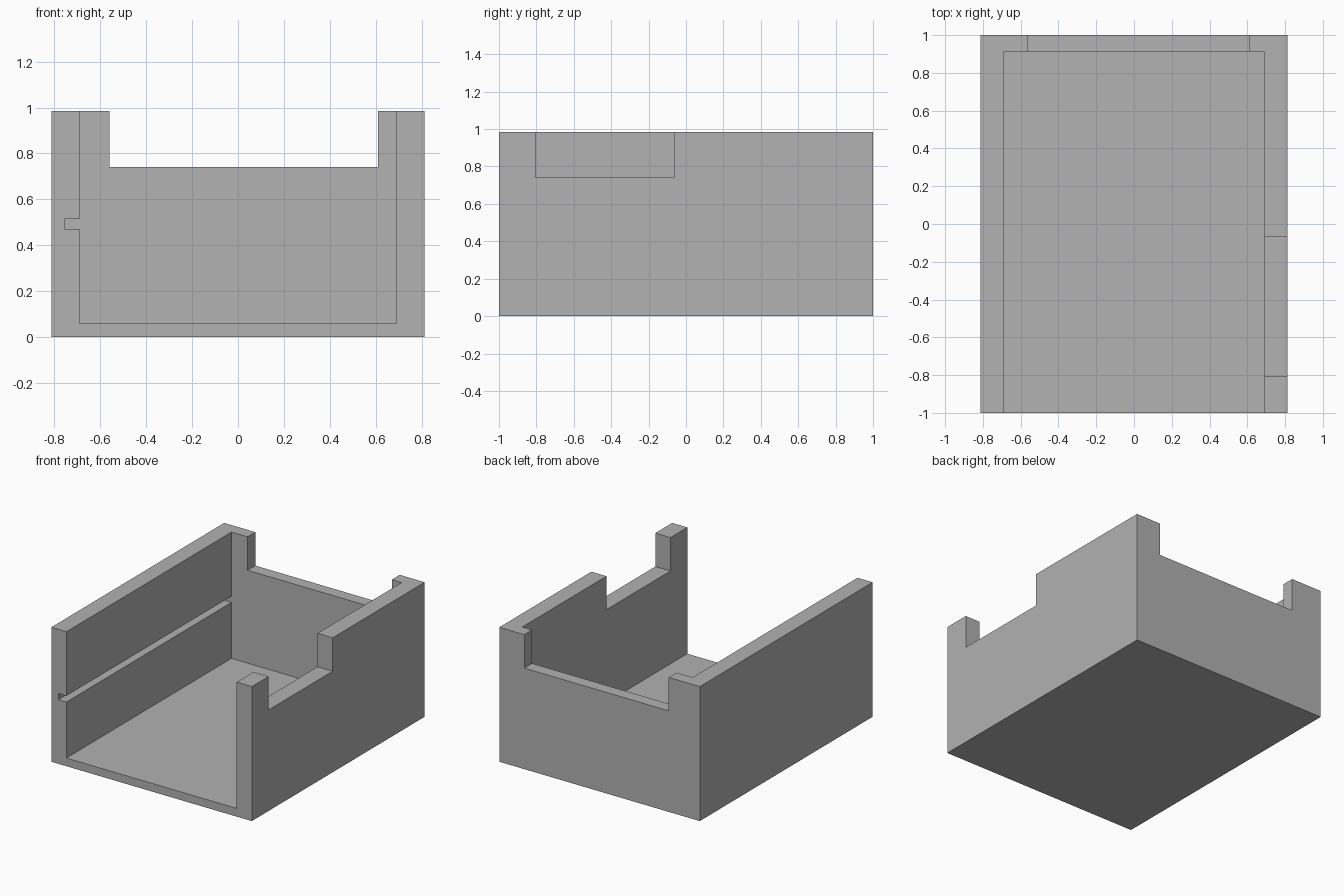
import bpy
import bmesh
from mathutils import Vector

default = bpy.data.objects.get("Cube")
if default:
    bpy.data.objects.remove(default, do_unlink=True)

W, D, H = 0.812, 1.0, 0.985      # half width, half depth, height
INNER = 0.69                     # half width of the cavity
BACK = 0.91                      # inner face of the back wall
FLOOR = 0.06
OVER = 0.2                       # cutter overshoot past the open sides

grey = bpy.data.materials.new("plain_grey")
grey.use_nodes = True
colour = (0.445, 0.445, 0.445, 1)
grey.diffuse_color = colour
grey.node_tree.nodes["Principled BSDF"].inputs["Base Color"].default_value = colour


def prism(name, profile, y0, y1):
    """Extrude an (x, z) outline from y0 to y1."""
    bm = bmesh.new()
    face = bm.faces.new([bm.verts.new((x, y0, z)) for x, z in profile])
    ext = bmesh.ops.extrude_face_region(bm, geom=[face])
    verts = [g for g in ext["geom"] if isinstance(g, bmesh.types.BMVert)]
    bmesh.ops.translate(bm, verts=verts, vec=Vector((0, y1 - y0, 0)))
    bmesh.ops.recalc_face_normals(bm, faces=bm.faces)
    mesh = bpy.data.meshes.new(name)
    bm.to_mesh(mesh)
    bm.free()
    mesh.materials.append(grey)
    obj = bpy.data.objects.new(name, mesh)
    bpy.context.collection.objects.link(obj)
    return obj


def box(name, x0, x1, y0, y1, z0, z1):
    return prism(name, [(x0, z0), (x1, z0), (x1, z1), (x0, z1)], y0, y1)


tray = box("open_tray", -W, W, -D, D, 0, H)

# Cavity outline, with the slide groove in the right wall
top = H + OVER
cavity = [(-INNER, FLOOR), (INNER, FLOOR), (INNER, top), (-INNER, top),
          (-INNER, 0.515), (-0.755, 0.515), (-0.755, 0.47), (-INNER, 0.47)]

cutters = [
    prism("cavity_cutter", cavity, -D - OVER, BACK),
    box("back_notch_cutter", -0.56, 0.61, BACK - OVER, D + OVER, 0.74, top),
    box("left_notch_cutter", INNER - OVER, W + OVER, -0.805, -0.065, 0.74, top),
]

# Cut the shell, then discard the cutters
bpy.context.view_layer.objects.active = tray
for cutter in cutters:
    cutter.hide_render = True
    mod = tray.modifiers.new(cutter.name, "BOOLEAN")
    mod.operation = "DIFFERENCE"
    mod.solver = "EXACT"
    mod.object = cutter
    bpy.ops.object.modifier_apply(modifier=mod.name)
    bpy.data.objects.remove(cutter, do_unlink=True)
